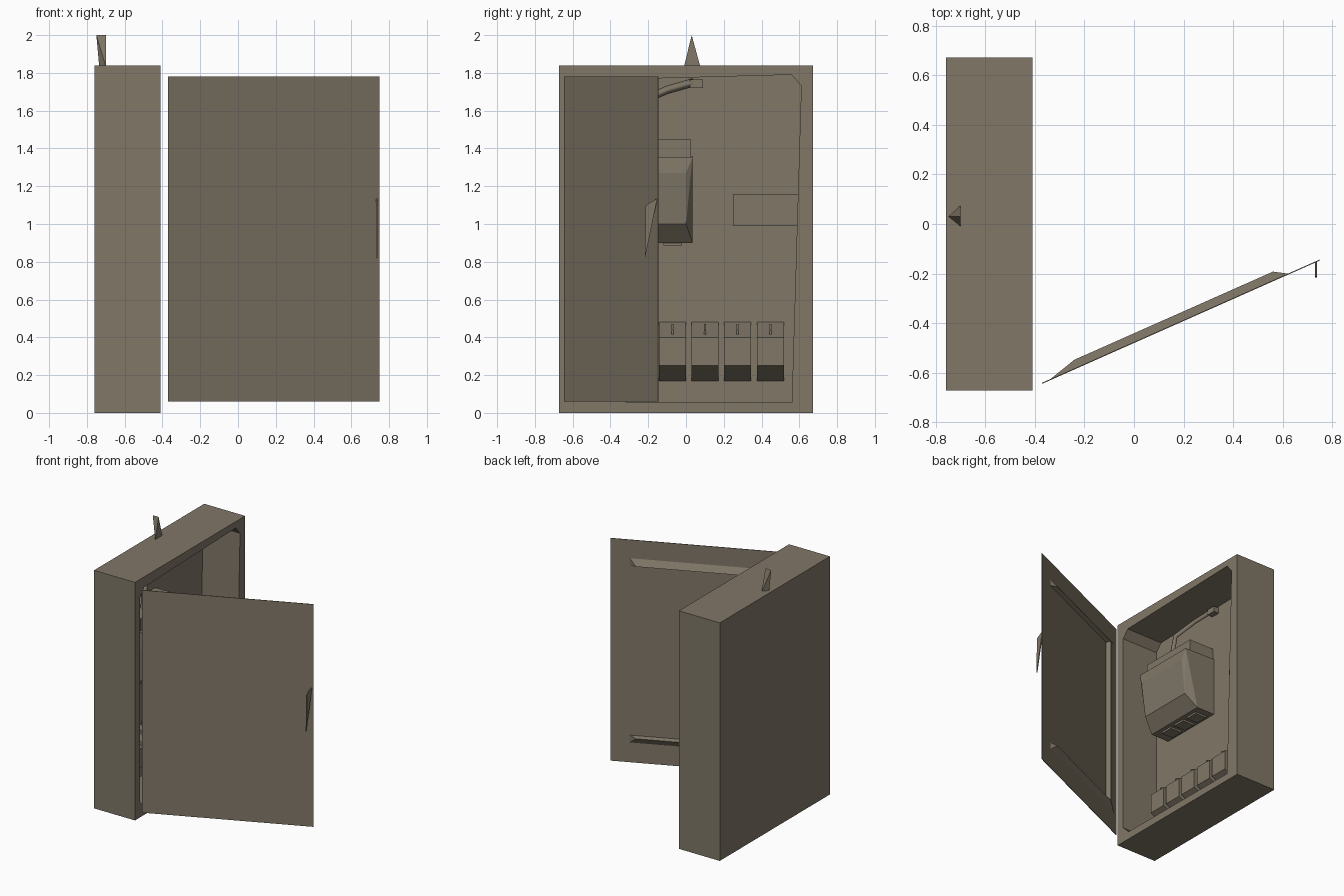
import bpy, bmesh, math
from mathutils import Vector, Matrix

cube = bpy.data.objects.get("Cube")
if cube:
    bpy.data.objects.remove(cube, do_unlink=True)

# Single painted-metal colour
COLOUR = (0.216, 0.184, 0.136, 1)
metal = bpy.data.materials.new("grey_brown_metal")
metal.use_nodes = True
metal.diffuse_color = COLOUR
bsdf = metal.node_tree.nodes["Principled BSDF"]
bsdf.inputs["Base Color"].default_value = COLOUR
bsdf.inputs["Roughness"].default_value = 0.9


def finish(name, bm):
    bmesh.ops.recalc_face_normals(bm, faces=bm.faces)
    mesh = bpy.data.meshes.new(name)
    bm.to_mesh(mesh)
    bm.free()
    mesh.materials.append(metal)
    obj = bpy.data.objects.new(name, mesh)
    bpy.context.collection.objects.link(obj)
    return obj


def hull(name, points):
    """Flat-faced convex solid around a few corner points."""
    bm = bmesh.new()
    for p in points:
        bm.verts.new(p)
    bmesh.ops.convex_hull(bm, input=bm.verts[:])
    bmesh.ops.dissolve_limit(bm, angle_limit=0.01, verts=bm.verts[:], edges=bm.edges[:])
    return finish(name, bm)


def box(name, x, y, z):
    return hull(name, [(a, b, c) for a in x for b in y for c in z])


def prism_y(name, profile, y0, y1):
    """Extrude an (x, z) profile along y."""
    return hull(name, [(x, y, z) for y in (y0, y1) for x, z in profile])


BACK = -0.725

# Cabinet shell, hollowed from the +x side
shell = box("cabinet", (-0.76, -0.41), (-0.673, 0.673), (0, 1.84))
opening = [(-0.61, 0.12), (-0.55, 0.06), (0.56, 0.055), (0.61, 1.73),
           (0.56, 1.79), (-0.56, 1.76), (-0.61, 1.70)]
cutter = hull("cavity_cutter", [(x, y, z) for x in (BACK, -0.3) for y, z in opening])
cutter.hide_render = True
mod = shell.modifiers.new("cavity", "BOOLEAN")
mod.operation = "DIFFERENCE"
mod.solver = "EXACT"
mod.object = cutter
bpy.context.view_layer.objects.active = shell
bpy.ops.object.modifier_apply(modifier=mod.name)
bpy.data.objects.remove(cutter, do_unlink=True)

# Wedge fin on the roof
hull("roof_fin", [(-0.75, 0.03, 2), (-0.70, 0.03, 2), (-0.70, 0.075, 1.835),
                  (-0.70, -0.01, 1.835), (-0.735, 0.035, 1.835)])

# Open door: local u runs from hinge to free edge, v points to the inside
HINGE = Vector((-0.37, -0.645, 0))
ALONG = Vector((1.12, 0.497, 0))
WIDTH = ALONG.length
ALONG.normalize()
INWARD = Vector((-ALONG.y, ALONG.x, 0))


def door_point(u, v, z):
    return HINGE + ALONG * u + INWARD * v + Vector((0, 0, z))


hull("door", [door_point(u, v, z) for u in (0, WIDTH) for v in (0, 0.004)
              for z in (0.06, 1.78)])


def ridge(name, u, z, apex):
    """Tapered triangular rib standing on the inside of the door."""
    base = [door_point(a, 0.002, c) for a in u for c in z]
    hull(name, base + [door_point(a, 0.036, c) for a, c in apex])


ridge("door_top_rib", (0.05, 1.09), (1.58, 1.64), [(0.157, 1.59), (1.035, 1.59)])
ridge("door_bottom_rib", (0.05, 1.09), (0.21, 0.27), [(0.157, 0.26), (1.035, 0.26)])
ridge("door_hinge_rib", (0.03, 0.17), (0.21, 1.64), [(0.157, 0.26), (0.157, 1.59)])

# Thin triangular door handle
hull("door_handle", [(x, y, z) for x in (0.731, 0.739)
                     for y, z in ((-0.152, 1.135), (-0.213, 1.10), (-0.217, 0.82))])

# Meter: tapered body, block above, front plate and terminals below
Y0, Y1 = -0.48, 0.035
hull("meter_body",
     [(x, y, z) for x, z in ((BACK, 0.90), (BACK, 1.36), (-0.57, 0.90), (-0.46, 1.355))
      for y in (Y0, Y1)]
     + [(x, y, z) for x, z in ((-0.48, 1.0), (-0.45, 1.27)) for y in (Y0 + 0.035, Y1 - 0.035)])
box("meter_top_block", (BACK, -0.51), (-0.46, 0.025), (1.35, 1.45))
for i in range(3):
    y = -0.4 + i * 0.14
    box(f"meter_terminal_{i + 1}", (-0.70, -0.60), (y, y + 0.1), (0.885, 0.91))

# Row of breakers with small toggles
for i in range(6):
    y = -0.49 + i * 0.173
    prism_y(f"breaker_{i + 1}",
            [(BACK, 0.17), (-0.57, 0.25), (-0.57, 0.40), (BACK, 0.48)], y, y + 0.143)
    prism_y(f"breaker_toggle_{i + 1}",
            [(-0.60, 0.40), (-0.60, 0.44), (-0.67, 0.47), (-0.67, 0.44)], y + 0.066, y + 0.077)

# Shallow side plate on the back wall
box("side_plate", (BACK, -0.69), (0.25, 0.595), (0.99, 1.16))

# Cable from the meter to its wall clip
curve = bpy.data.curves.new("cable", "CURVE")
curve.dimensions = "3D"
curve.bevel_depth = 0.022
curve.bevel_resolution = 0
curve.use_fill_caps = True
path = [(-0.60, -0.30, 1.44), (-0.61, -0.26, 1.64), (-0.66, -0.10, 1.71), (-0.70, 0.04, 1.75)]
spline = curve.splines.new("POLY")
spline.points.add(len(path) - 1)
for point, co in zip(spline.points, path):
    point.co = (*co, 1)
    point.radius = 1
curve.materials.append(metal)
bpy.context.collection.objects.link(bpy.data.objects.new("cable", curve))
box("cable_clip", (BACK, -0.68), (0.02, 0.09), (1.72, 1.765))
